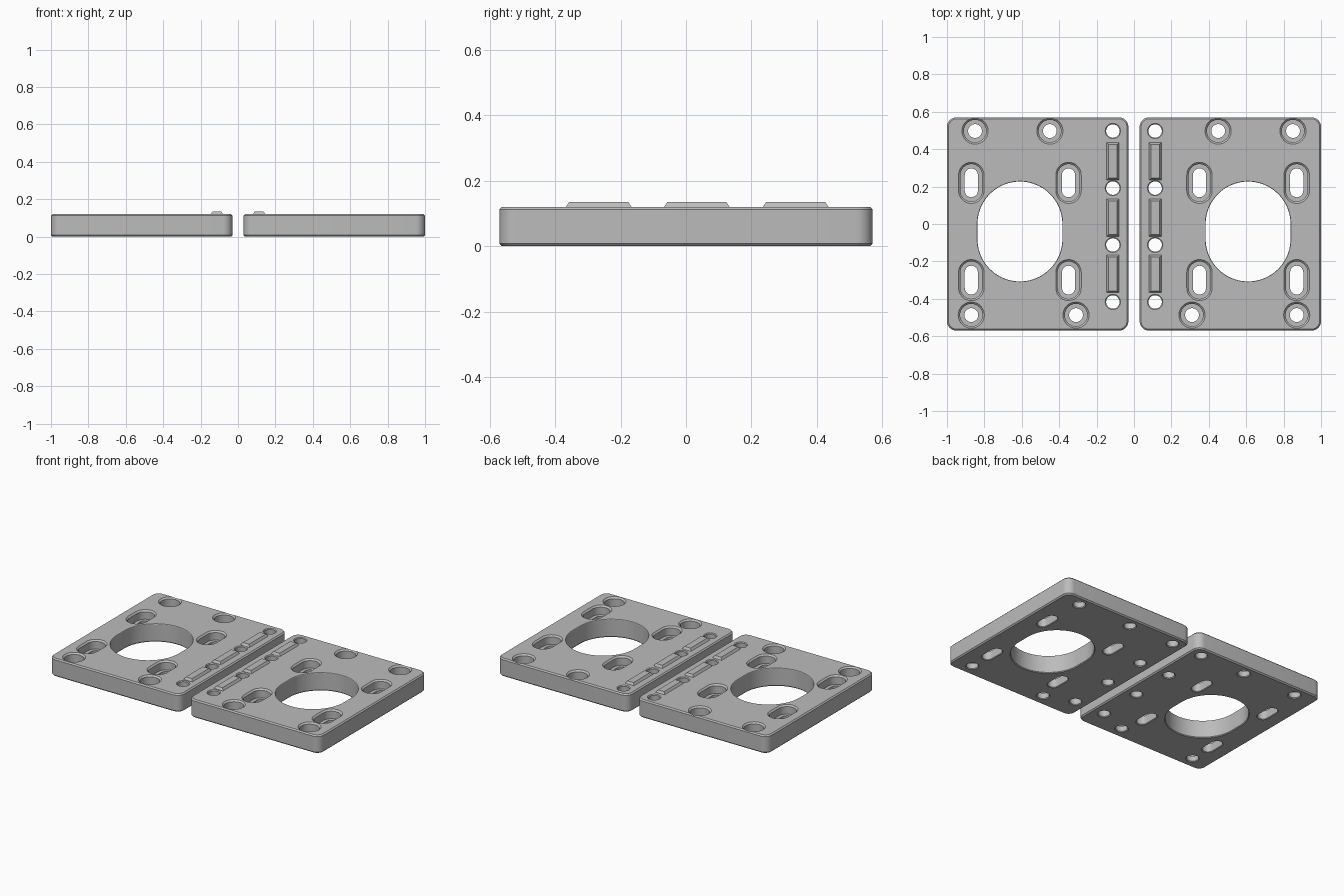
import bpy, bmesh, math

old = bpy.data.objects.get("Cube")
if old:
    bpy.data.objects.remove(old, do_unlink=True)

grey = bpy.data.materials.new("plain grey")
grey.use_nodes = True
grey.diffuse_color = (0.5, 0.5, 0.5, 1)
grey.node_tree.nodes["Principled BSDF"].inputs["Base Color"].default_value = (0.5, 0.5, 0.5, 1)

TOP = 0.12


def outline(cx, cy, hx, hy, r, seg):
    """Rounded rectangle; a slot or circle when r fills the half sizes."""
    pts = []
    for k, (sx, sy) in enumerate([(1, 1), (-1, 1), (-1, -1), (1, -1)]):
        for i in range(seg + 1):
            a = math.pi / 2 * (k + i / seg)
            p = (cx + sx * (hx - r) + r * math.cos(a), cy + sy * (hy - r) + r * math.sin(a))
            if not pts or math.dist(p, pts[-1]) > 1e-5:
                pts.append(p)
    if math.dist(pts[0], pts[-1]) < 1e-5:
        pts.pop()
    return pts


def loft(bm, layers):
    """Closed solid through stacked outlines, given as (z, points)."""
    rings = [[bm.verts.new((x, y, z)) for x, y in pts] for z, pts in layers]
    n = len(rings[0])
    bm.faces.new(rings[0][::-1])
    bm.faces.new(rings[-1])
    for a, b in zip(rings, rings[1:]):
        for i in range(n):
            j = (i + 1) % n
            bm.faces.new((a[i], a[j], b[j], b[i]))


def bore(bm, cx, cy, steps, stretch=0.0, seg=10):
    """Stepped vertical hole; steps are (z, radius)."""
    loft(bm, [(z, outline(cx, cy, r, r + stretch, r, seg)) for z, r in steps])


def make(name, bm):
    bmesh.ops.recalc_face_normals(bm, faces=bm.faces)
    me = bpy.data.meshes.new(name)
    bm.to_mesh(me)
    bm.free()
    me.materials.append(grey)
    ob = bpy.data.objects.new(name, me)
    bpy.context.collection.objects.link(ob)
    return ob


def smooth(ob):
    bpy.ops.object.select_all(action='DESELECT')
    ob.select_set(True)
    bpy.context.view_layer.objects.active = ob
    bpy.ops.object.shade_smooth_by_angle(angle=math.radians(28))


# Plate blank with chamfered rims and rounded corners
bm = bmesh.new()
c = 0.008
loft(bm, [(z, outline(0.515, 0, 0.485 - d, 0.57 - d, 0.05 - d, 8))
          for z, d in [(0, c), (c, 0), (TOP - c, 0), (TOP, c)]])
plate = make("left_plate", bm)

# All holes in one cutter
bm = bmesh.new()
lo, hi = -0.02, TOP + 0.02

# Large oblong opening
bore(bm, 0.61, -0.04, [(lo, 0.231), (0, 0.231), (0.005, 0.227), (TOP - 0.003, 0.227),
                       (TOP, 0.229), (hi, 0.229)], 0.04, 20)

# Counterbored screw holes
for x, y in [(0.45, 0.497), (0.85, 0.497), (0.31, -0.487), (0.87, -0.487)]:
    bore(bm, x, y, [(lo, 0.042), (0, 0.042), (0.005, 0.037), (0.04, 0.037), (0.0401, 0.06),
                    (TOP - 0.01, 0.06), (TOP, 0.07), (hi, 0.07)])

# Counterbored slots
for x in (0.35, 0.87):
    for y in (0.22, -0.3):
        bore(bm, x, y, [(lo, 0.039), (0, 0.039), (0.004, 0.035), (0.06, 0.035), (0.0601, 0.058),
                        (TOP - 0.01, 0.058), (TOP, 0.068), (hi, 0.068)], 0.042)

# Plain holes along the inner edge
for y in (0.497, 0.192, -0.112, -0.417):
    bore(bm, 0.113, y, [(lo, 0.041), (0, 0.041), (0.005, 0.036), (TOP - 0.005, 0.036),
                        (TOP, 0.041), (hi, 0.041)])

cutter = make("hole_cutter", bm)
cutter.hide_render = True
mod = plate.modifiers.new("holes", 'BOOLEAN')
mod.operation = 'DIFFERENCE'
mod.solver = 'EXACT'
mod.object = cutter
bpy.context.view_layer.objects.active = plate
bpy.ops.object.modifier_apply(modifier=mod.name)
bpy.data.objects.remove(cutter, do_unlink=True)

# Raised locating ridges between the plain holes
bm = bmesh.new()
for y in (0.335, 0.033, -0.267):
    loft(bm, [(z, [(0.113 + sx * (0.033 - d), y + sy * (0.1 - d))
                   for sx, sy in [(1, 1), (-1, 1), (-1, -1), (1, -1)]])
              for z, d in [(TOP - 0.01, 0), (TOP, 0), (TOP + 0.015, 0.01)]])
ridges = make("left_ridges", bm)

# Mirrored right half
for ob in (plate, ridges):
    bm = bmesh.new()
    bm.from_mesh(ob.data)
    for v in bm.verts:
        v.co.x = -v.co.x
    smooth(make(ob.name.replace("left", "right"), bm))
    smooth(ob)
